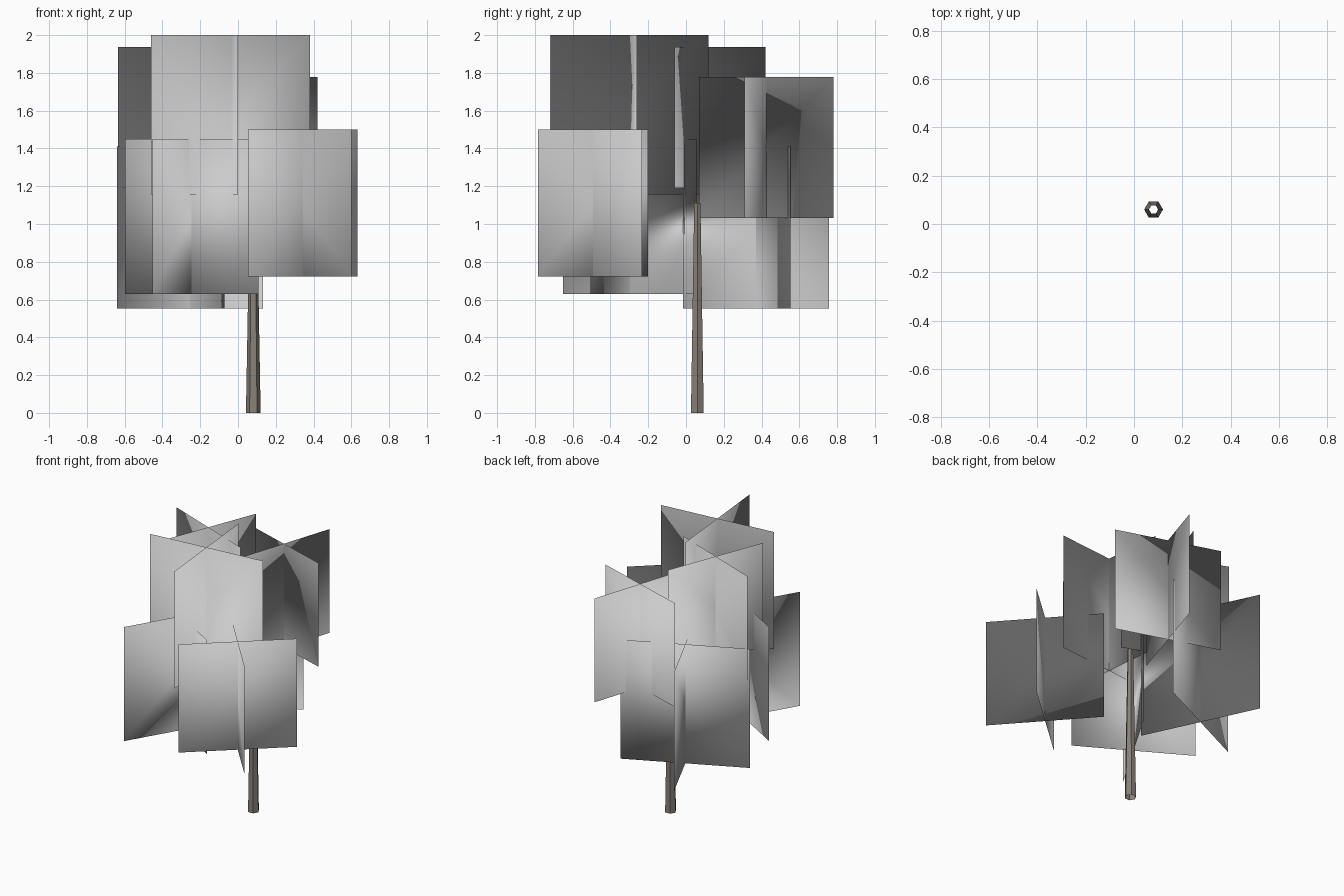
import bpy, bmesh
from math import radians
from mathutils import Matrix, Vector

if "Cube" in bpy.data.objects:
    bpy.data.objects.remove(bpy.data.objects["Cube"])

CROWN_CENTRE = Vector((0, 0, 1.0))


def finish(bm, name):
    mesh = bpy.data.meshes.new(name)
    bm.to_mesh(mesh)
    bm.free()
    obj = bpy.data.objects.new(name, mesh)
    bpy.context.collection.objects.link(obj)
    return obj


# Leaf clump: two upright square cards crossing at right angles,
# shaded with normals that point away from the middle of the crown
def leaf_clump(name, x, y, z, half, turn):
    bm = bmesh.new()
    centre = Vector((x, y, z))
    for extra in (0, 90):
        rot = Matrix.Rotation(radians(turn + extra), 4, 'Z')
        corners = [(-half, -half), (half, -half), (half, half), (-half, half)]
        face = bm.faces.new([bm.verts.new(rot @ Vector((u, 0, v))) for u, v in corners])
        face.smooth = True
    obj = finish(bm, name)
    obj.location = centre
    obj.data.normals_split_custom_set_from_vertices(
        [(v.co + centre - CROWN_CENTRE).normalized() for v in obj.data.vertices])
    return obj


# Trunk: open-ended tapered six-sided tube
bm = bmesh.new()
bmesh.ops.create_cone(bm, cap_ends=False, segments=6, radius1=0.039, radius2=0.019,
                      depth=1.11, matrix=Matrix.Rotation(radians(30), 4, 'Z'))
if max(v.co.x for v in bm.verts) < 0.038:  # keep a corner on the x axis
    bmesh.ops.rotate(bm, verts=bm.verts, matrix=Matrix.Rotation(radians(30), 3, 'Z'))
trunk = finish(bm, "trunk")
trunk.location = (0.081, 0.06, 0.555)
bark = bpy.data.materials.new("bark")
bark.diffuse_color = (0.25, 0.22, 0.19, 1)
bark.use_nodes = True
bark.node_tree.nodes["Principled BSDF"].inputs["Base Color"].default_value = bark.diffuse_color
trunk.data.materials.append(bark)

# Crown: centre x, y, z, half size, turn in degrees
clumps = {
    "crown_top_front": (-0.04, -0.30, 1.578, 0.422, 5.5),
    "crown_top_left": (-0.287, 0.073, 1.563, 0.373, -21.0),
    "crown_upper_back": (0.067, 0.425, 1.405, 0.373, -17.8),
    "crown_front_right": (0.343, -0.492, 1.11, 0.389, 41.6),
    "crown_front_left": (-0.245, -0.297, 1.04, 0.41, -30.5),
    "crown_back_left": (-0.254, 0.371, 0.981, 0.428, 25.3),
}
for name, spec in clumps.items():
    leaf_clump(name, *spec)
